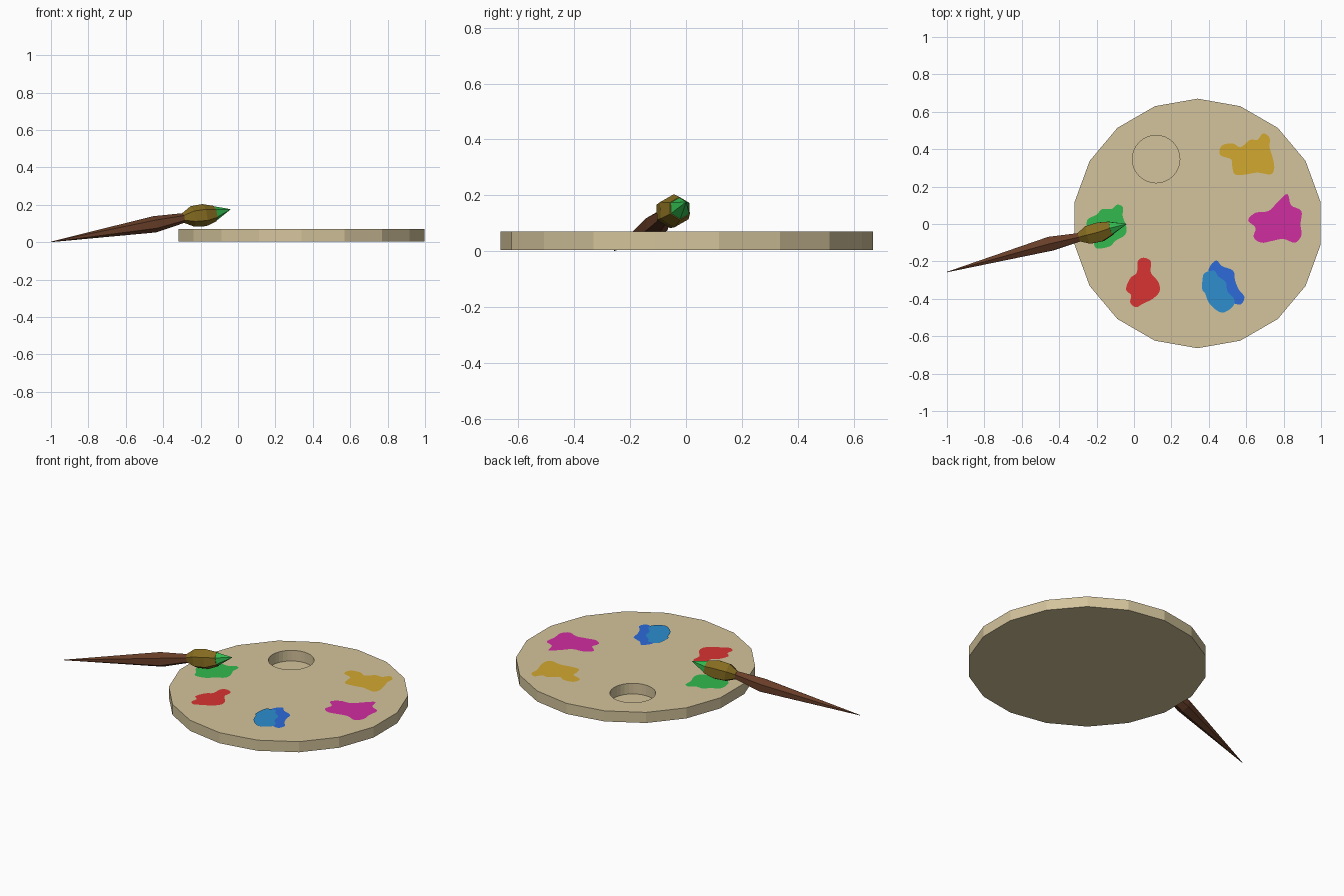
import bpy, bmesh, math
from mathutils import Vector

if "Cube" in bpy.data.objects:
    bpy.data.objects.remove(bpy.data.objects["Cube"])


def material(name, srgb):
    m = bpy.data.materials.new(name)
    lin = [((c / 255 + 0.055) / 1.055) ** 2.4 for c in srgb]
    m.diffuse_color = (*lin, 1)
    m.use_nodes = True
    m.node_tree.nodes["Principled BSDF"].inputs["Base Color"].default_value = m.diffuse_color
    return m


WOOD = material("pale wood", (212, 196, 156))
BROWN = material("brown handle", (104, 62, 40))
BRASS = material("dark brass", (134, 108, 32))
GREEN = material("green paint", (50, 186, 78))
RED = material("red paint", (216, 51, 51))
BLUE = material("blue paint", (45, 107, 216))
SKY = material("light blue paint", (45, 141, 206))
PINK = material("magenta paint", (208, 45, 160))
GOLD = material("yellow paint", (212, 168, 48))


def finish(name, bm, mat):
    me = bpy.data.meshes.new(name)
    bm.to_mesh(me)
    bm.free()
    me.materials.append(mat)
    ob = bpy.data.objects.new(name, me)
    bpy.context.collection.objects.link(ob)
    return ob


def circle(bm, cx, cy, z, r, n):
    return [bm.verts.new((cx + r * math.cos(math.pi / 2 + math.tau * i / n),
                          cy + r * math.sin(math.pi / 2 + math.tau * i / n), z))
            for i in range(n)]


def band(bm, a, b):
    n = len(a)
    for i in range(n):
        j = (i + 1) % n
        bm.faces.new((a[i], a[j], b[j], b[i]))


# Palette board: 18-sided disc with a thumb hole, closed by a thin underside
bm = bmesh.new()
Z0, Z1 = 0.005, 0.07
low = circle(bm, 0.34, 0.003, Z0, 0.667, 18)
top = circle(bm, 0.34, 0.003, Z1, 0.667, 18)
hole_low = circle(bm, 0.118, 0.347, Z0, 0.127, 32)
hole_top = circle(bm, 0.118, 0.347, Z1, 0.127, 32)
band(bm, low, top)
band(bm, hole_top, hole_low)
bm.faces.new(low[::-1])
edges = [bm.edges.get((r[i - 1], r[i])) for r in (top, hole_top) for i in range(len(r))]
bmesh.ops.triangle_fill(bm, edges=edges, use_beauty=True, normal=(0, 0, 1))
for f in bm.faces:
    if all(v.co.z > 0.06 for v in f.verts) and f.normal.z < 0:
        f.normal_flip()
finish("palette_board", bm, WOOD)


# Paint blobs: smooth closed outlines through a few points, as flat plates
def blob(name, mat, pts, z):
    p = [Vector((x / 100, y / 100, z)) for x, y in pts]
    n, bm, ring = len(p), bmesh.new(), []
    for i in range(n):
        a, b, c, d = (p[(i + k) % n] for k in (-1, 0, 1, 2))
        for t in (0, 0.25, 0.5, 0.75):
            q = 0.5 * (2 * b + (c - a) * t + (2 * a - 5 * b + 4 * c - d) * t ** 2
                       + (3 * b - a - 3 * c + d) * t ** 3)
            ring.append(bm.verts.new(q))
    f = bm.faces.new(ring)
    f.normal_update()
    if f.normal.z < 0:
        f.normal_flip()
    bmesh.ops.triangulate(bm, faces=[f])
    finish(name, bm, mat)


Z = Z1 + 0.002
blob("green_blob", GREEN, [(-25, 2), (-20, 5), (-17, 8), (-12, 8), (-9, 10.3), (-6, 9), (-6, 4),
                           (-4, -2), (-5, -6), (-10, -9), (-13, -12), (-20, -13), (-22, -9), (-25, -5)], Z)
blob("red_blob", RED, [(5, -18), (9, -20), (9, -26), (13, -31), (13.7, -36), (10, -40), (5, -42.5),
                       (1, -44.5), (-2, -42), (-1.5, -38), (-4.3, -35), (-2, -29), (1.5, -26), (2, -20)], Z)
blob("yellow_blob", GOLD, [(46, 37), (47, 42), (53, 43), (57, 41), (62, 45), (66, 45), (69, 48.5),
                           (72.5, 46), (72.5, 41), (74, 36), (75, 30), (73, 26.5), (66, 27.5),
                           (60, 26.5), (54, 26.5), (52.5, 31), (52, 34.5)], Z)
blob("magenta_blob", PINK, [(61, 2), (65, 6), (72, 7), (77, 12), (82, 16), (84, 10), (89.5, 7), (89, 0),
                            (89.5, -6), (86, -10), (80, -8), (74, -9), (68, -10), (64, -7), (65, -2)], Z)
blob("blue_blob", BLUE, [(40, -24), (44, -19.5), (47, -22.5), (53, -25), (54, -30), (56, -35),
                         (59, -39), (57, -43), (52, -42), (45, -40), (40, -33)], Z)
blob("light_blue_blob", SKY, [(36.7, -29), (38, -26), (43, -25), (45, -28), (49, -31), (50, -36), (53.5, -40),
                              (53, -44), (48, -47.3), (44, -46), (40, -42), (38, -37), (36.5, -35)], Z + 0.002)

# Brush: six-sided tapering parts along one slanted axis
AXIS = Vector((0.96, 0.26, 0.18)).normalized()
SIDE = Vector((0, 0, 1)).cross(AXIS).normalized()
UP = AXIS.cross(SIDE)


def taper(name, mat, stations, n=6):
    bm, rings = bmesh.new(), []
    for x, y, z, r in stations:
        c = Vector((x, y, z))
        rings.append([bm.verts.new(c + r * (math.cos(math.tau * i / n + 0.5) * SIDE
                                            + math.sin(math.tau * i / n + 0.5) * UP)) for i in range(n)])
    for a, b in zip(rings, rings[1:]):
        band(bm, a, b)
    bm.faces.new(rings[0])
    bm.faces.new(rings[-1])
    bmesh.ops.remove_doubles(bm, verts=bm.verts[:], dist=0.0005)
    bmesh.ops.recalc_face_normals(bm, faces=bm.faces[:])
    finish(name, bm, mat)


taper("brush_handle", BROWN, [(-1, -0.257, 0.002, 0.0015), (-0.445, -0.105, 0.096, 0.044),
                              (-0.28, -0.068, 0.132, 0.025)])
taper("brush_ferrule", BRASS, [(-0.292, -0.07, 0.13, 0.027), (-0.243, -0.058, 0.138, 0.056),
                               (-0.18, -0.042, 0.145, 0.060), (-0.122, -0.022, 0.153, 0.042)])
taper("brush_bristles", GREEN, [(-0.124, -0.022, 0.153, 0.040), (-0.04, 0.0, 0.176, 0.001)])
